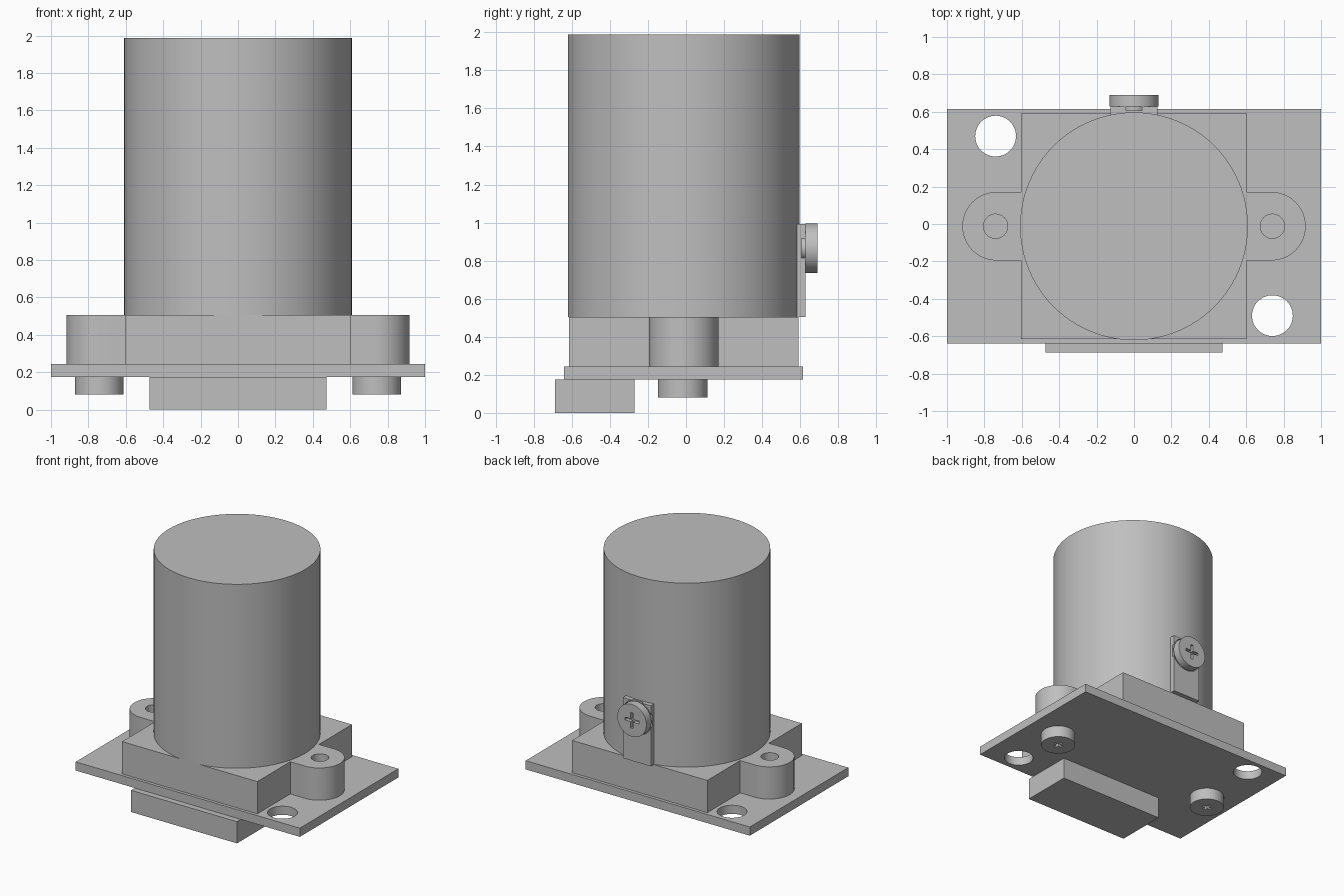
import bpy
import math
from math import pi
from mathutils import Matrix

default = bpy.data.objects.get("Cube")
if default:
    bpy.data.objects.remove(default, do_unlink=True)

grey = bpy.data.materials.new("plain grey")
grey.use_nodes = True
grey.diffuse_color = (0.52, 0.52, 0.52, 1)
grey.node_tree.nodes["Principled BSDF"].inputs["Base Color"].default_value = (0.52, 0.52, 0.52, 1)


def finish(obj, name):
    obj.name = name
    obj.data.materials.clear()
    obj.data.materials.append(grey)
    return obj


def box(name, x0, x1, y0, y1, z0, z1):
    bpy.ops.mesh.primitive_cube_add(size=1)
    obj = bpy.context.object
    centre = Matrix.Translation(((x0 + x1) / 2, (y0 + y1) / 2, (z0 + z1) / 2))
    obj.data.transform(centre @ Matrix.Diagonal((x1 - x0, y1 - y0, z1 - z0, 1)))
    return finish(obj, name)


def cylinder(name, x, y, z0, z1, radius, sides=48):
    bpy.ops.mesh.primitive_cylinder_add(vertices=sides, radius=radius, depth=z1 - z0)
    obj = bpy.context.object
    obj.data.transform(Matrix.Translation((x, y, (z0 + z1) / 2)))
    return finish(obj, name)


def combine(obj, other, operation="DIFFERENCE"):
    """Apply a boolean and remove the helper."""
    other.hide_render = True
    mod = obj.modifiers.new("boolean", "BOOLEAN")
    mod.operation, mod.solver, mod.object = operation, "EXACT", other
    bpy.ops.object.select_all(action="DESELECT")
    bpy.context.view_layer.objects.active = obj
    obj.select_set(True)
    bpy.ops.object.modifier_apply(modifier=mod.name)
    bpy.data.objects.remove(other, do_unlink=True)


def screw(name, height, arm):
    """Screw head on z = 0 pointing up, with a cross slot."""
    head = cylinder(name, 0, 0, 0, height, 0.13)
    slot = 0.011
    cross = box("slot_cutter", -arm, arm, -slot, slot, height - 0.03, height + 0.05)
    combine(cross, box("slot_arm", -slot, slot, -arm, arm, height - 0.03, height + 0.05), "UNION")
    combine(head, cross)
    return head


AXIS_Y = -0.012

# Mounting plate with two opposite corner holes
plate = box("mounting_plate", -1, 1, -0.64, 0.615, 0.175, 0.245)
for x, y in ((-0.74, 0.47), (0.74, -0.49)):
    combine(plate, cylinder("hole_cutter", x, y, 0, 0.4, 0.109))

# Base block with a rounded, drilled ear on each side
base = box("base_block", -0.603, 0.603, -0.615, 0.59, 0.245, 0.505)
for side in (-1, 1):
    inner, centre = side * 0.5, side * 0.735
    combine(base, box("ear_web", min(inner, centre), max(inner, centre),
                      AXIS_Y - 0.183, AXIS_Y + 0.183, 0.245, 0.505), "UNION")
    combine(base, cylinder("ear_end", centre, AXIS_Y, 0.245, 0.505, 0.183, 64), "UNION")
    combine(base, cylinder("ear_drill", side * 0.74, AXIS_Y, 0.2, 0.6, 0.065, 32))

# Main body
body = cylinder("main_cylinder", 0, AXIS_Y, 0.505, 1.988, 0.609, 96)

# Connector under the front edge
box("connector_block", -0.473, 0.473, -0.688, -0.27, 0, 0.175)

# Screws under the plate
screws = []
for side, label in ((1, "left"), (-1, "right")):
    head = screw(label + "_plate_screw", 0.095, 0.04)
    head.data.transform(Matrix.Translation((side * 0.742, -0.018, 0.175)) @ Matrix.Rotation(pi, 4, "X"))
    screws.append(head)

# Rear tab with a shallow round recess behind its screw
to_back = Matrix.Rotation(-pi / 2, 4, "X")
tab = box("rear_tab", -0.125, 0.125, 0.583, 0.627, 0.505, 0.993)
recess = cylinder("recess_cutter", 0, 0, 0, 0.1, 0.135)
recess.data.transform(Matrix.Translation((0, 0.607, 0.865)) @ to_back)
combine(tab, recess)
shank = cylinder("rear_screw_shank", 0, 0, 0, 0.07, 0.06, 32)
shank.data.transform(Matrix.Translation((0, 0.56, 0.865)) @ to_back)
head = screw("rear_screw", 0.063, 0.062)
head.data.transform(Matrix.Translation((0, 0.627, 0.865)) @ to_back)

# Smooth the round walls and keep the rims sharp
bpy.ops.object.select_all(action="DESELECT")
for obj in [plate, base, body, tab, shank, head] + screws:
    obj.select_set(True)
bpy.context.view_layer.objects.active = body
bpy.ops.object.shade_smooth_by_angle(angle=math.radians(30))
